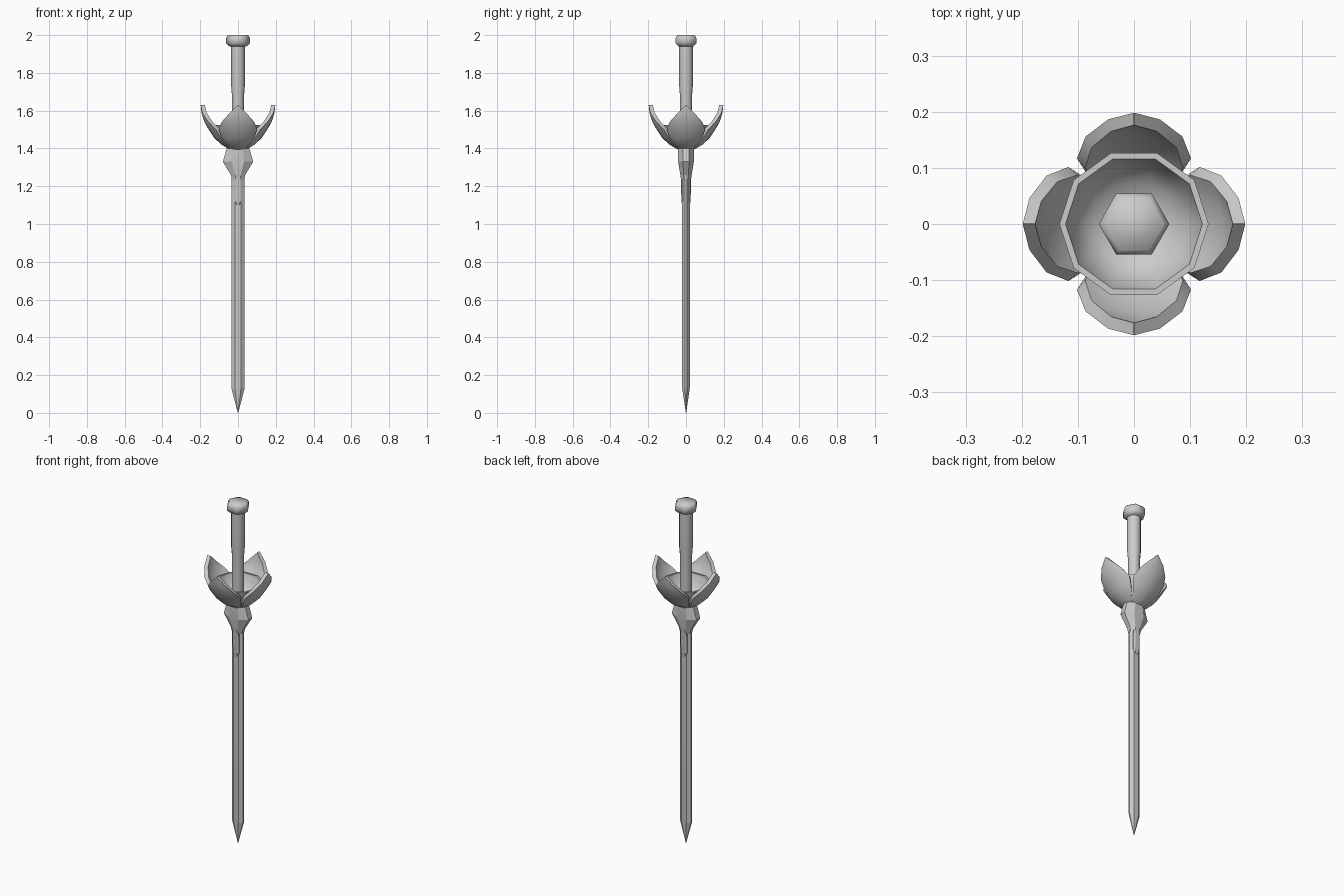
import bpy, bmesh
from math import sin, cos, pi, radians

cube = bpy.data.objects.get("Cube")
if cube:
    bpy.data.objects.remove(cube)

steel = bpy.data.materials.new("grey steel")
steel.use_nodes = True
steel.diffuse_color = (0.6, 0.6, 0.6, 1)
steel.node_tree.nodes["Principled BSDF"].inputs["Base Color"].default_value = (0.6, 0.6, 0.6, 1)


def finish(name, bm, angle):
    """Turn a bmesh into an object, smooth below the given angle."""
    bmesh.ops.remove_doubles(bm, verts=bm.verts, dist=0.0001)
    bmesh.ops.recalc_face_normals(bm, faces=bm.faces)
    mesh = bpy.data.meshes.new(name)
    bm.to_mesh(mesh)
    bm.free()
    mesh.materials.append(steel)
    obj = bpy.data.objects.new(name, mesh)
    bpy.context.collection.objects.link(obj)
    bpy.ops.object.select_all(action='DESELECT')
    obj.select_set(True)
    bpy.context.view_layer.objects.active = obj
    bpy.ops.object.shade_smooth_by_angle(angle=radians(angle))
    return obj


def loft(name, rings, angle=30):
    """Skin a stack of closed rings and cap both ends."""
    bm = bmesh.new()
    loops = [[bm.verts.new(p) for p in ring] for ring in rings]
    n = len(loops[0])
    for a, b in zip(loops, loops[1:]):
        for i in range(n):
            j = (i + 1) % n
            bm.faces.new((a[i], a[j], b[j], b[i]))
    bm.faces.new(loops[0])
    bm.faces.new(loops[-1])
    return finish(name, bm, angle)


def round_ring(r, z, n, squash=1):
    return [(r * cos(2 * pi * i / n), r * squash * sin(2 * pi * i / n), z) for i in range(n)]


def flat_ring(w, d, z, flat=0.45, edge=0.25):
    """Bevelled eight-sided section, w and d being half width and half depth."""
    f, e = w * flat, d * edge
    return [(w, -e, z), (w, e, z), (f, d, z), (-f, d, z),
            (-w, e, z), (-w, -e, z), (-f, -d, z), (f, -d, z)]


# Blade, point downwards
loft("blade", [flat_ring(w, d, z) for w, d, z in
     [(0.001, 0.001, 0), (0.035, 0.02, 0.13), (0.035, 0.02, 1.3)]], 10)

# Guard block and the tongue that overlaps the blade
loft("guard", [flat_ring(w, d, z, 0.4, 0.4) for w, d, z in
     [(0.032, 0.026, 1.235), (0.038, 0.03, 1.26), (0.08, 0.042, 1.33),
      (0.06, 0.042, 1.40)]], 15)
loft("guard_tongue", [flat_ring(w, d, z, 0.6, 0.8) for w, d, z in
     [(0.01, 0.021, 1.10), (0.02, 0.024, 1.12), (0.02, 0.028, 1.25),
      (0.025, 0.04, 1.32)]], 15)

# Grip and pommel
loft("grip", [round_ring(r, z, 12) for r, z in
     [(0.032, 1.42), (0.032, 1.68), (0.037, 1.74), (0.037, 1.96)]], 40)
loft("pommel", [round_ring(r, z, 6, 1.0) for r, z in
     [(0.045, 1.94), (0.063, 1.955), (0.063, 1.985), (0.053, 2.0)]], 65)

# Ten-sided bowl with a thick rim
bowl_profile = [(0.045, 1.395), (0.09, 1.425), (0.12, 1.475), (0.133, 1.525),
                (0.122, 1.525), (0.108, 1.475), (0.08, 1.44), (0.03, 1.42)]
loft("bowl", [round_ring(r, z, 10) for r, z in bowl_profile], 45)

# Four petals: slices of a round cup narrowing to a point
petal_profile = [(0.048, 1.397, 40), (0.088, 1.42, 42), (0.125, 1.455, 43),
                 (0.155, 1.50, 41), (0.178, 1.54, 29), (0.192, 1.585, 14),
                 (0.198, 1.63, 0.3)]
STEPS = 8
for k, side in enumerate(("left", "back", "right", "front")):
    bm = bmesh.new()
    grids = []
    for thick in (0, 0.022):
        grid = []
        for r, z, spread in petal_profile:
            row = []
            for i in range(STEPS + 1):
                a = k * pi / 2 + radians(spread) * (2 * i / STEPS - 1)
                row.append(bm.verts.new(((r - thick) * cos(a), (r - thick) * sin(a),
                                         z + thick * (1.63 - z) * 2)))
            grid.append(row)
        grids.append(grid)
        for a, b in zip(grid, grid[1:]):
            for i in range(STEPS):
                bm.faces.new((a[i], a[i + 1], b[i + 1], b[i]))
    outer, inner = grids
    # Close the rim between the two skins
    rims = [[g[0][i] for i in range(STEPS)] + [row[-1] for row in g]
            + [g[-1][i] for i in range(STEPS - 1, -1, -1)]
            + [row[0] for row in reversed(g[:-1])] for g in (outer, inner)]
    for i in range(len(rims[0]) - 1):
        bm.faces.new((rims[0][i], rims[0][i + 1], rims[1][i + 1], rims[1][i]))
    finish("petal_" + side, bm, 40)
